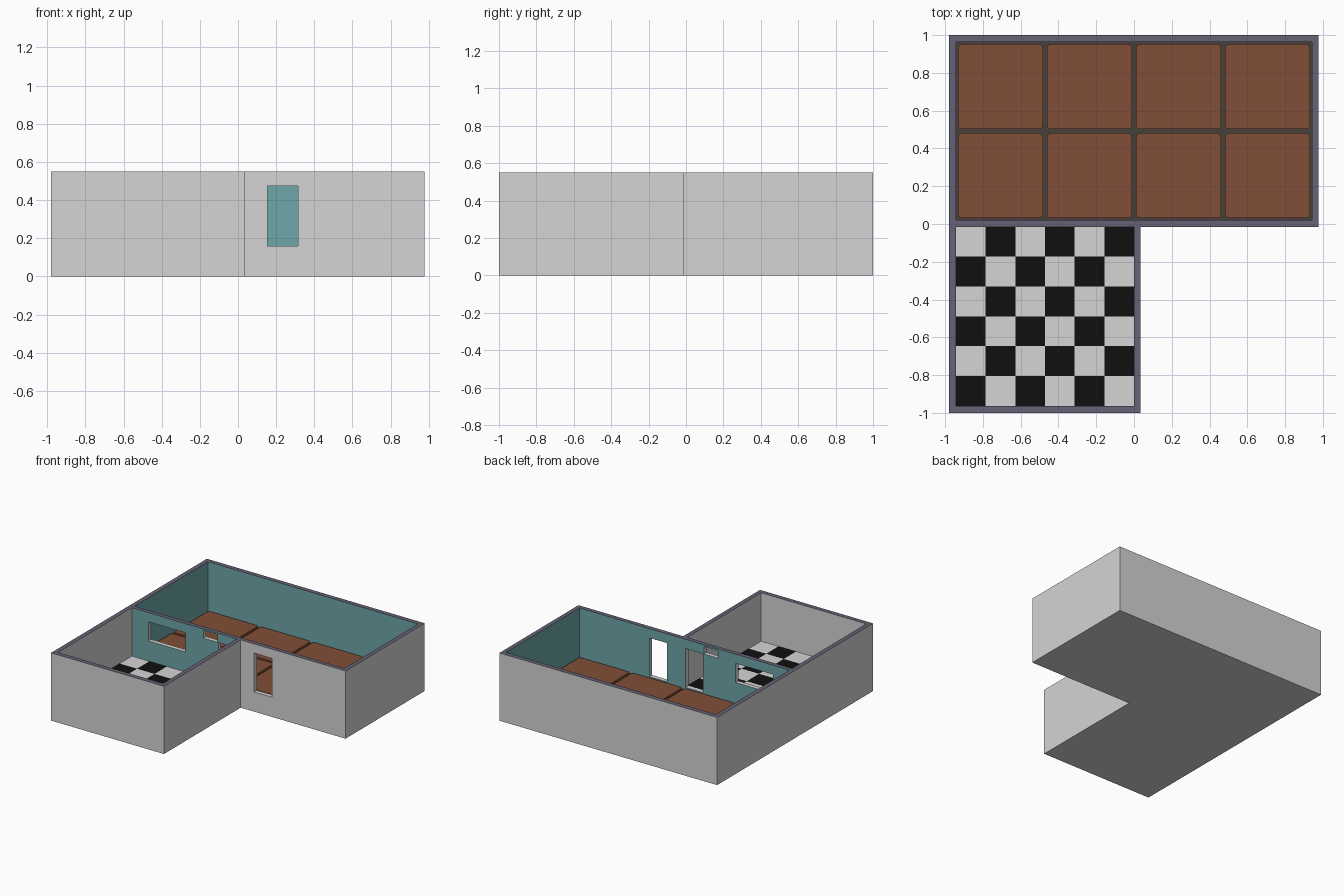
import bpy, bmesh

if "Cube" in bpy.data.objects:
    bpy.data.objects.remove(bpy.data.objects["Cube"])

FLOOR, TOP = 0.157, 0.55


def material(name, rgb):
    m = bpy.data.materials.new(name)
    m.diffuse_color = (*rgb, 1)
    m.use_nodes = True
    m.node_tree.nodes["Principled BSDF"].inputs["Base Color"].default_value = m.diffuse_color
    return m


GREY = material("plaster_grey", (0.66, 0.66, 0.66))
TEAL = material("wall_teal", (0.155, 0.385, 0.405))
RIM = material("wall_top_slate", (0.135, 0.122, 0.18))
BROWN = material("tile_brown", (0.22, 0.076, 0.038))
GROUT = material("grout_dark", (0.06, 0.05, 0.044))
BLACK = material("tile_black", (0.005, 0.005, 0.005))
WHITE = material("tile_white", (0.66, 0.66, 0.66))


def add_object(name, bm, mats):
    me = bpy.data.meshes.new(name)
    bm.to_mesh(me)
    bm.free()
    ob = bpy.data.objects.new(name, me)
    bpy.context.collection.objects.link(ob)
    for m in mats:
        me.materials.append(m)
    return ob


def box(name, x, y, z, mats=(), corner=0):
    """Box from (min, max) pairs, with optional chamfered vertical edges."""
    bm = bmesh.new()
    bmesh.ops.create_cube(bm, size=1)
    for v in bm.verts:
        v.co = [r[0] if c < 0 else r[1] for c, r in zip(v.co, (x, y, z))]
    if corner:
        upright = [e for e in bm.edges
                   if abs(e.verts[0].co.z - e.verts[1].co.z) > 1e-4]
        bmesh.ops.bevel(bm, geom=upright, offset=corner, segments=2,
                        profile=0.5, affect='EDGES')
    return add_object(name, bm, mats)


# Solid L-shaped block
bm = bmesh.new()
outline = [(-0.98, -1), (0.035, -1), (0.035, -0.015),
           (0.977, -0.015), (0.977, 1), (-0.98, 1)]
face = bm.faces.new([bm.verts.new((x, y, 0)) for x, y in outline])
ext = bmesh.ops.extrude_face_region(bm, geom=[face])
for v in ext["geom"]:
    if isinstance(v, bmesh.types.BMVert):
        v.co.z = TOP
bmesh.ops.recalc_face_normals(bm, faces=bm.faces)
walls = add_object("walls", bm, [GREY, TEAL, RIM])


def cut(x, y, z):
    c = box("cutter", x, y, z)
    c.hide_render = True
    mod = walls.modifiers.new("cut", 'BOOLEAN')
    mod.operation, mod.solver, mod.object = 'DIFFERENCE', 'EXACT', c
    bpy.context.view_layer.objects.active = walls
    bpy.ops.object.modifier_apply(modifier=mod.name)
    bpy.data.objects.remove(c)


# Rooms, then openings in the dividing wall
cut((-0.943, 0.943), (0.02, 0.963), (0.135, 1))
cut((-0.943, 0.0), (-0.963, -0.015), (0.135, 1))
THROUGH = (-0.08, 0.08)
cut((0.155, 0.315), THROUGH, (0.16, 0.475))       # outside door
cut((-0.165, -0.01), THROUGH, (0.16, 0.475))      # inner door
cut((-0.30, -0.175), THROUGH, (0.475, 0.537))     # small high window
cut((-0.795, -0.46), THROUGH, (0.32, 0.475))      # wide window

# Colour walls by direction and place
for p in walls.data.polygons:
    c, n = p.center, p.normal
    p.material_index = 0
    if n.z > 0.9 and c.z > TOP - 0.005:
        p.material_index = 2
    elif abs(n.z) < 0.1:
        back_room = (abs(n.y) > 0.9 and (abs(c.y - 0.02) < 0.005 or abs(c.y - 0.963) < 0.005)) \
            or (abs(n.x) > 0.9 and abs(abs(c.x) - 0.943) < 0.005 and c.y > 0.02)
        divider = n.y < -0.9 and abs(c.y + 0.015) < 0.005 and c.x < 0.02
        if back_room or divider:
            p.material_index = 1

# Back room: grout bed and eight raised tiles
box("grout_bed", (-0.943, 0.943), (0.02, 0.963), (0.13, 0.138), [GROUT])
W, D = 1.886 / 4, 0.943 / 2
for i in range(4):
    for j in range(2):
        x0, y0 = -0.943 + i * W, 0.02 + j * D
        box(f"floor_tile_{i}_{j}", (x0 + 0.011, x0 + W - 0.011),
            (y0 + 0.011, y0 + D - 0.011), (0.137, FLOOR), [BROWN], 0.018)

# Front room: six by six chequered floor
bm = bmesh.new()
bmesh.ops.create_grid(bm, x_segments=6, y_segments=6, size=0.5)
for f in bm.faces:
    c = f.calc_center_median()
    f.material_index = (int((c.x + 0.5) * 6) + int((c.y + 0.5) * 6)) % 2
for v in bm.verts:
    v.co = (-0.4715 + v.co.x * 0.943, -0.489 + v.co.y * 0.948, FLOOR)
add_object("chequered_floor", bm, [BLACK, WHITE])
